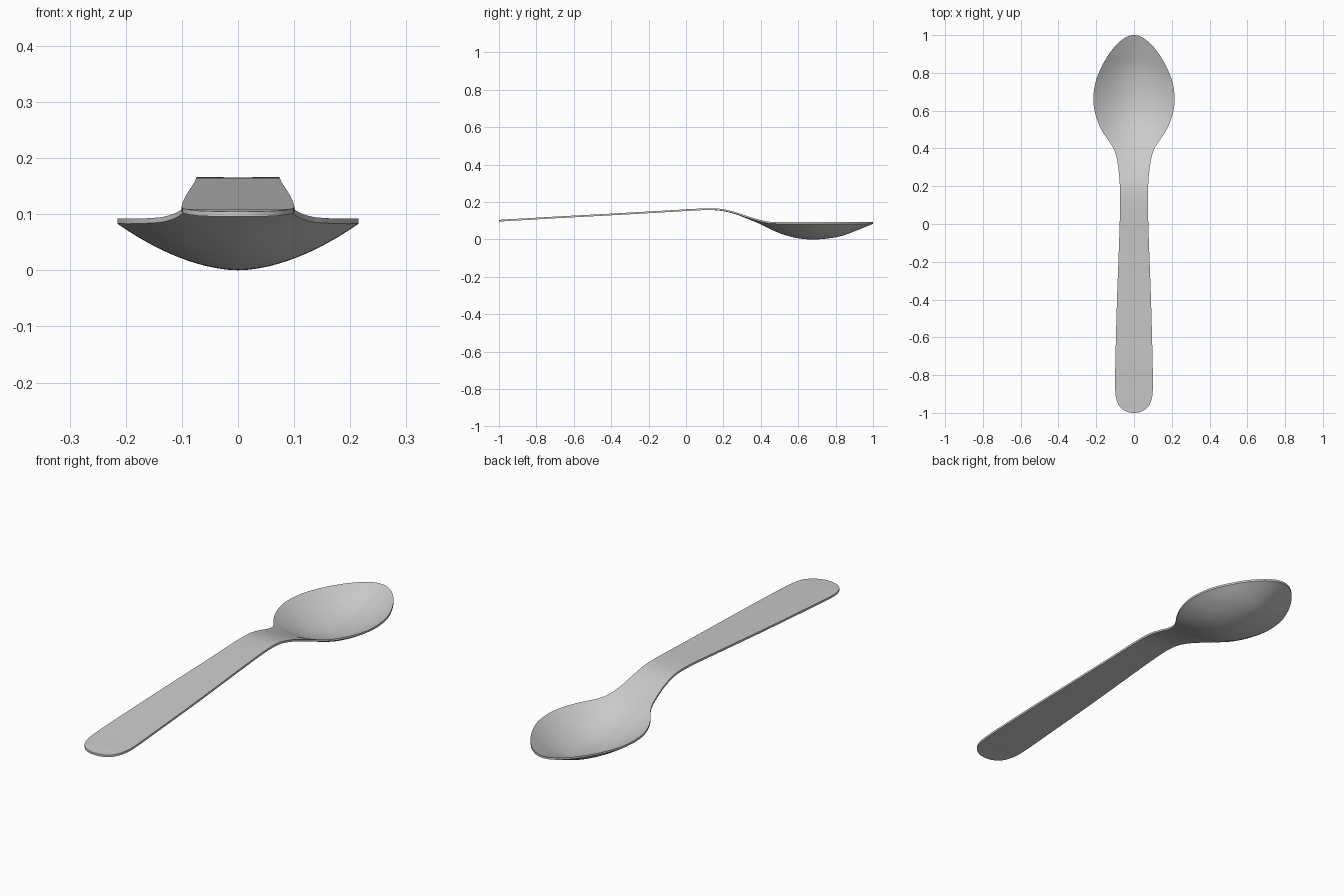
import bpy
import bmesh
from mathutils import Vector

cube = bpy.data.objects.get("Cube")
if cube:
    bpy.data.objects.remove(cube, do_unlink=True)

THICKNESS = 0.009
SUBSTEPS = 4      # rows between stations
COLUMNS = 24      # quads across the width
BOWL_POWER = 1.8  # curve of the bowl's cross-section

# Stations along the spoon: y, half width, rim height, centre height
STATIONS = [
    (-1.0, 0, .105, .105), (-.994, .036, .105, .105), (-.973, .069, .106, .106),
    (-.935, .091, .109, .109), (-.87, .1, .112, .112), (-.7, .098, .122, .122),
    (-.4, .09, .138, .138), (-.1, .079, .155, .155), (.08, .074, .165, .165),
    (.18, .074, .164, .163), (.26, .079, .147, .145), (.33, .088, .124, .119),
    (.39, .104, .106, .094), (.435, .13, .096, .072), (.475, .158, .093, .053),
    (.53, .187, .092, .032), (.6, .209, .092, .015), (.67, .215, .092, .009),
    (.75, .204, .092, .013), (.83, .173, .092, .027), (.9, .132, .092, .052),
    (.955, .087, .092, .074), (.989, .042, .092, .088), (1.0, 0, .092, .092),
]


def spline(points, steps):
    """Smooth curve through the stations, mirrored in width at both tips."""
    def mirrored(p):
        return Vector((p[0], -p[1], p[2], p[3]))

    def blend(a, b, c, d, t):
        return 0.5 * (2 * b + (c - a) * t + (2 * a - 5 * b + 4 * c - d) * t ** 2
                      + (3 * b - a - 3 * c + d) * t ** 3)

    pts = [mirrored(points[1])] + [Vector(p) for p in points] + [mirrored(points[-2])]
    rows = []
    for i in range(1, len(pts) - 2):
        quad = [Vector(p) for p in pts[i - 1:i + 3]]
        rows += [[blend(*axis, s / steps) for axis in zip(*quad)] for s in range(steps)]
    return rows + [list(points[-1])]


def make_material(name, colour):
    mat = bpy.data.materials.new(name)
    mat.use_nodes = True
    mat.diffuse_color = colour
    mat.node_tree.nodes["Principled BSDF"].inputs["Base Color"].default_value = colour
    return mat


# Upper surface: flat handle flowing into a hollow bowl
bm = bmesh.new()
grid = []
for y, width, rim, centre in spline(STATIONS, SUBSTEPS):
    row = []
    for c in range(COLUMNS + 1):
        u = 2 * c / COLUMNS - 1
        z = centre + (rim - centre) * abs(u) ** BOWL_POWER
        row.append(bm.verts.new((u * width, y, z)))
    grid.append(row)
for lower, upper in zip(grid, grid[1:]):
    for c in range(COLUMNS):
        bm.faces.new((lower[c], lower[c + 1], upper[c + 1], upper[c]))
bmesh.ops.remove_doubles(bm, verts=bm.verts, dist=0.0001)

# Underside and edge wall
result = bmesh.ops.extrude_face_region(bm, geom=bm.faces[:], use_keep_orig=True)
under = [g for g in result["geom"] if isinstance(g, bmesh.types.BMVert)]
bmesh.ops.translate(bm, verts=under, vec=(0, 0, -THICKNESS))
bmesh.ops.recalc_face_normals(bm, faces=bm.faces[:])

mesh = bpy.data.meshes.new("spoon")
bm.to_mesh(mesh)
bm.free()
spoon = bpy.data.objects.new("spoon", mesh)
bpy.context.collection.objects.link(spoon)
mesh.materials.append(make_material("light grey", (0.6, 0.6, 0.6, 1)))

# Smooth shading with a crisp rim
bpy.ops.object.select_all(action="DESELECT")
spoon.select_set(True)
bpy.context.view_layer.objects.active = spoon
bpy.ops.object.shade_smooth_by_angle(angle=0.7)
